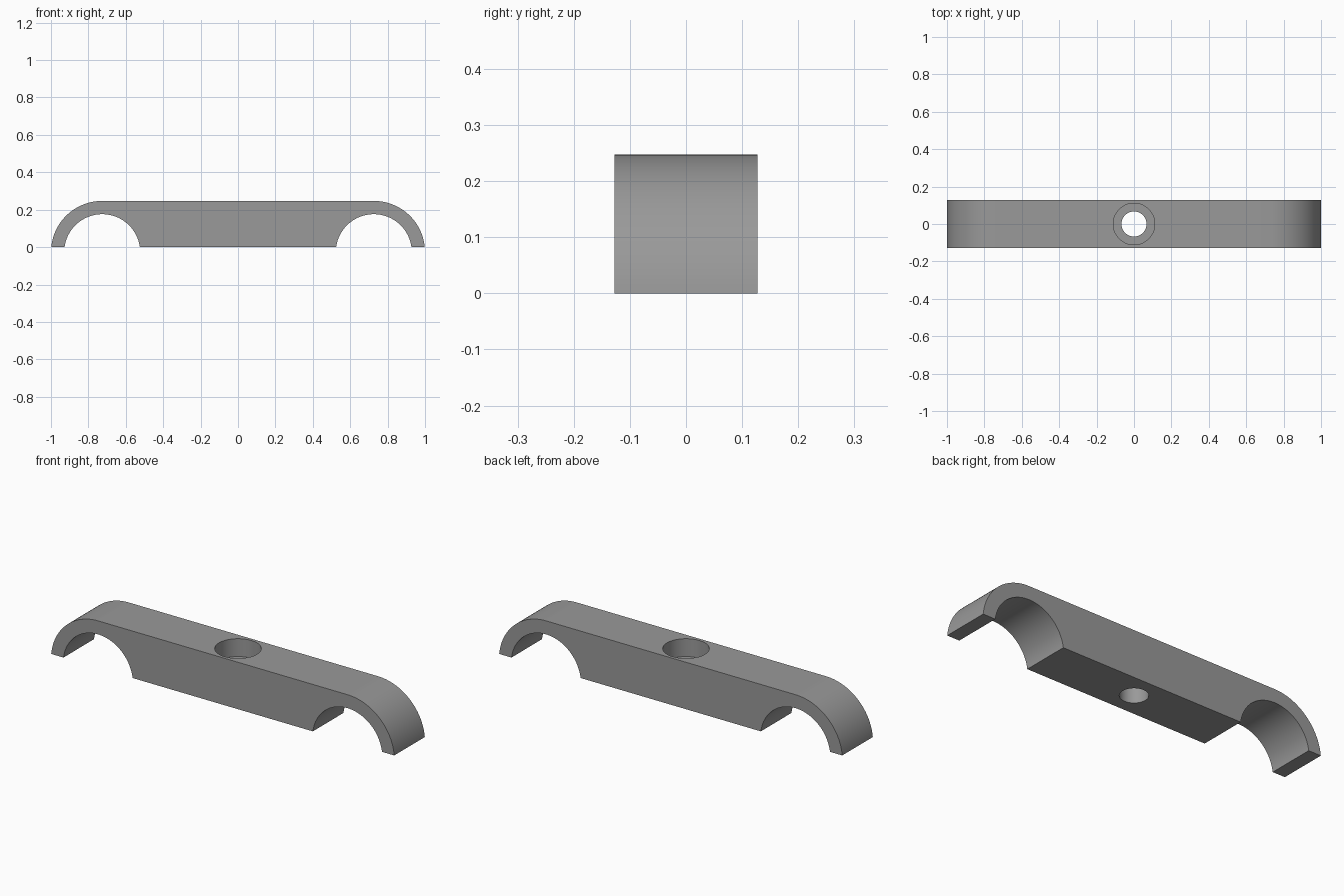
import bpy, bmesh, math

if "Cube" in bpy.data.objects:
    bpy.data.objects.remove(bpy.data.objects["Cube"])

HALF_Y = 0.127             # half depth of the bar
CX, CZ = 0.726, -0.027     # centre of each end arc
R_OUT, R_IN = 0.274, 0.203
HEIGHT = CZ + R_OUT
HOLE_R, BORE_R, BORE_DEPTH = 0.067, 0.111, 0.094

grey = bpy.data.materials.new("mid grey")
grey.diffuse_color = (0.32, 0.32, 0.32, 1)
grey.use_nodes = True
grey.node_tree.nodes["Principled BSDF"].inputs["Base Color"].default_value = grey.diffuse_color


def new_object(name, bm):
    bmesh.ops.recalc_face_normals(bm, faces=bm.faces[:])
    mesh = bpy.data.meshes.new(name)
    bm.to_mesh(mesh)
    bm.free()
    mesh.materials.append(grey)
    obj = bpy.data.objects.new(name, mesh)
    bpy.context.collection.objects.link(obj)
    return obj


def arc(r, start, end, n):
    return [(CX + r * math.cos(start + (end - start) * i / n),
             CZ + r * math.sin(start + (end - start) * i / n)) for i in range(n + 1)]


# Side profile: saddle arch then rounded end, mirrored to the other end
a_in, a_out = math.asin(-CZ / R_IN), math.asin(-CZ / R_OUT)
right = arc(R_IN, math.pi - a_in, a_in, 48) + arc(R_OUT, a_out, math.pi / 2, 32)
profile = right + [(-x, z) for x, z in reversed(right)]

# Clamp bar extruded along y
bm = bmesh.new()
face = bm.faces.new([bm.verts.new((x, -HALF_Y, z)) for x, z in profile])
side = bmesh.ops.extrude_face_region(bm, geom=[face])["geom"]
bmesh.ops.translate(bm, vec=(0, 2 * HALF_Y, 0),
                    verts=[v for v in side if isinstance(v, bmesh.types.BMVert)])
bar = new_object("clamp_bar", bm)

# Stepped cutter for the screw hole and its counterbore
bm = bmesh.new()
steps = [(HOLE_R, -0.1), (HOLE_R, HEIGHT - BORE_DEPTH),
         (BORE_R, HEIGHT - BORE_DEPTH), (BORE_R, HEIGHT + 0.1)]
n = 64
rings = [[bm.verts.new((r * math.cos(2 * math.pi * i / n), r * math.sin(2 * math.pi * i / n), z))
          for i in range(n)] for r, z in steps]
for low, high in zip(rings, rings[1:]):
    for i in range(n):
        j = (i + 1) % n
        bm.faces.new((low[i], low[j], high[j], high[i]))
bm.faces.new(rings[0])
bm.faces.new(rings[-1])
cutter = new_object("screw_hole_cutter", bm)
cutter.hide_render = True
cutter.hide_viewport = True

cut = bar.modifiers.new("screw hole", "BOOLEAN")
cut.operation = "DIFFERENCE"
cut.solver = "EXACT"
cut.object = cutter

# Bake the cut, drop the cutter, then smooth the curved walls
bpy.context.view_layer.update()
baked = bpy.data.meshes.new_from_object(bar.evaluated_get(bpy.context.evaluated_depsgraph_get()))
bar.modifiers.clear()
bar.data = baked
bpy.data.objects.remove(cutter)
bpy.context.view_layer.objects.active = bar
bar.select_set(True)
bpy.ops.object.shade_smooth_by_angle(angle=math.radians(30))
